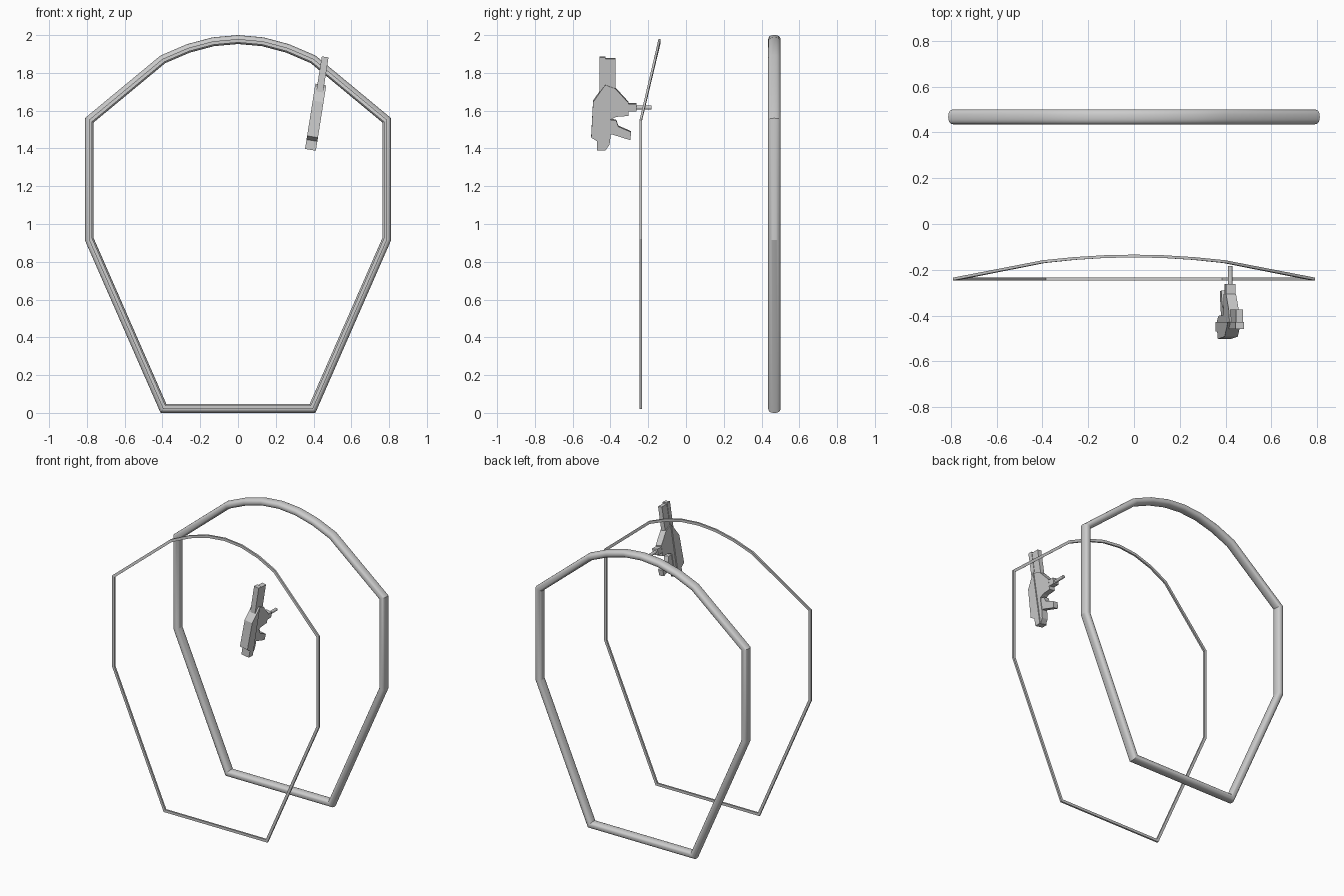
import bpy, bmesh, math
from mathutils import Matrix, Vector

if "Cube" in bpy.data.objects:
    bpy.data.objects.remove(bpy.data.objects["Cube"])

# Outer outline of the hoops in the x-z plane, right half mirrored to the left
half = [(.41, 0), (.811, .915), (.811, 1.56), (.41, 1.892), (.27, 1.952), (.135, 1.988)]
outline = half + [(0, 2.0)] + [(-x, z) for x, z in reversed(half)]


def finish(name, bm, angle):
    bmesh.ops.recalc_face_normals(bm, faces=bm.faces)
    me = bpy.data.meshes.new(name)
    bm.to_mesh(me)
    bm.free()
    ob = bpy.data.objects.new(name, me)
    bpy.context.collection.objects.link(ob)
    if angle:
        bpy.ops.object.select_all(action='DESELECT')
        bpy.context.view_layer.objects.active = ob
        ob.select_set(True)
        bpy.ops.object.shade_smooth_by_angle(angle=math.radians(angle))
    return ob


def hoop(name, section, y_of_z, angle=0):
    """Sweep a section of (inward offset, y) round the outline with mitred corners."""
    bm = bmesh.new()
    rings = []
    n = len(outline)
    for i in range(n):
        p, q, r = (Vector(outline[(i + k) % n]) for k in (-1, 0, 1))
        d1, d2 = (q - p).normalized(), (r - q).normalized()
        n1, n2 = Vector((-d1.y, d1.x)), Vector((-d2.y, d2.x))
        m = (n1 + n2) / (1 + n1.dot(n2))
        rings.append([bm.verts.new((q.x + m.x * o, y_of_z(q.y) + y, q.y + m.y * o))
                      for o, y in section])
    k = len(section)
    for i in range(n):
        a, b = rings[i], rings[(i + 1) % n]
        for j in range(k):
            bm.faces.new((a[j], a[(j + 1) % k], b[(j + 1) % k], b[j]))
    return finish(name, bm, angle)


# Thick rear hoop with a rounded section
def rounded(t):
    c, s = math.cos(t), math.sin(t)
    f = lambda v: math.copysign(abs(v) ** .85, v)
    return (.0235 + .0235 * f(c), .0325 * f(s))


hoop("rear_frame", [rounded(math.tau * i / 24) for i in range(24)], lambda z: .4675, 22)

# Thin front hoop, leaning back above the shoulders
hoop("front_rim", [(.021, -.006), (.039, -.006), (.039, .006), (.021, .006)],
     lambda z: -.240 + max(0, z - 1.56) * .228)

# Handle unit: profiles in y-z given thickness along x, tilted together
PIVOT = Vector((.418, 0, 1.61))
TILT = Matrix.Translation(PIVOT) @ Matrix.Rotation(math.radians(9), 4, 'Y')


def plate(name, profile, thick, x=0):
    bm = bmesh.new()
    sides = [[bm.verts.new(TILT @ Vector((x + s * thick / 2, y, z - PIVOT.z)))
              for y, z in profile] for s in (-1, 1)]
    for side in sides:
        bm.faces.new(side)
    n = len(profile)
    for i in range(n):
        j = (i + 1) % n
        bm.faces.new((sides[0][i], sides[0][j], sides[1][j], sides[1][i]))
    return finish(name, bm, 0)


def box(y0, y1, z0, z1):
    return [(y0, z0), (y1, z0), (y1, z1), (y0, z1)]


plate("handle_body", [(-.427, 1.74), (-.44, 1.725), (-.492, 1.65), (-.502, 1.46), (-.47, 1.44),
                      (-.47, 1.39), (-.427, 1.39)], .058)
plate("handle_back", [(-.427, 1.74), (-.373, 1.72), (-.305, 1.645), (-.305, 1.575), (-.37, 1.57),
                      (-.40, 1.555), (-.40, 1.46), (-.405, 1.42), (-.427, 1.39)], .044)
plate("handle_post_front", box(-.458, -.427, 1.70, 1.888), .036)
plate("handle_post_back", box(-.427, -.373, 1.69, 1.88), .030)
plate("handle_lever", [(-.40, 1.553), (-.37, 1.55), (-.358, 1.517), (-.29, 1.487), (-.295, 1.445),
                       (-.335, 1.457), (-.39, 1.475), (-.405, 1.475)], .036)
plate("handle_socket", box(-.31, -.262, 1.598, 1.638), .042)

# Short round pin reaching toward the thin hoop
bm = bmesh.new()
bmesh.ops.create_cone(bm, cap_ends=True, segments=12, radius1=.0105, radius2=.0105, depth=.09,
                      matrix=Matrix.Translation((.42, -.228, 1.616)) @ Matrix.Rotation(math.pi / 2, 4, 'X'))
finish("handle_pin", bm, 35)
